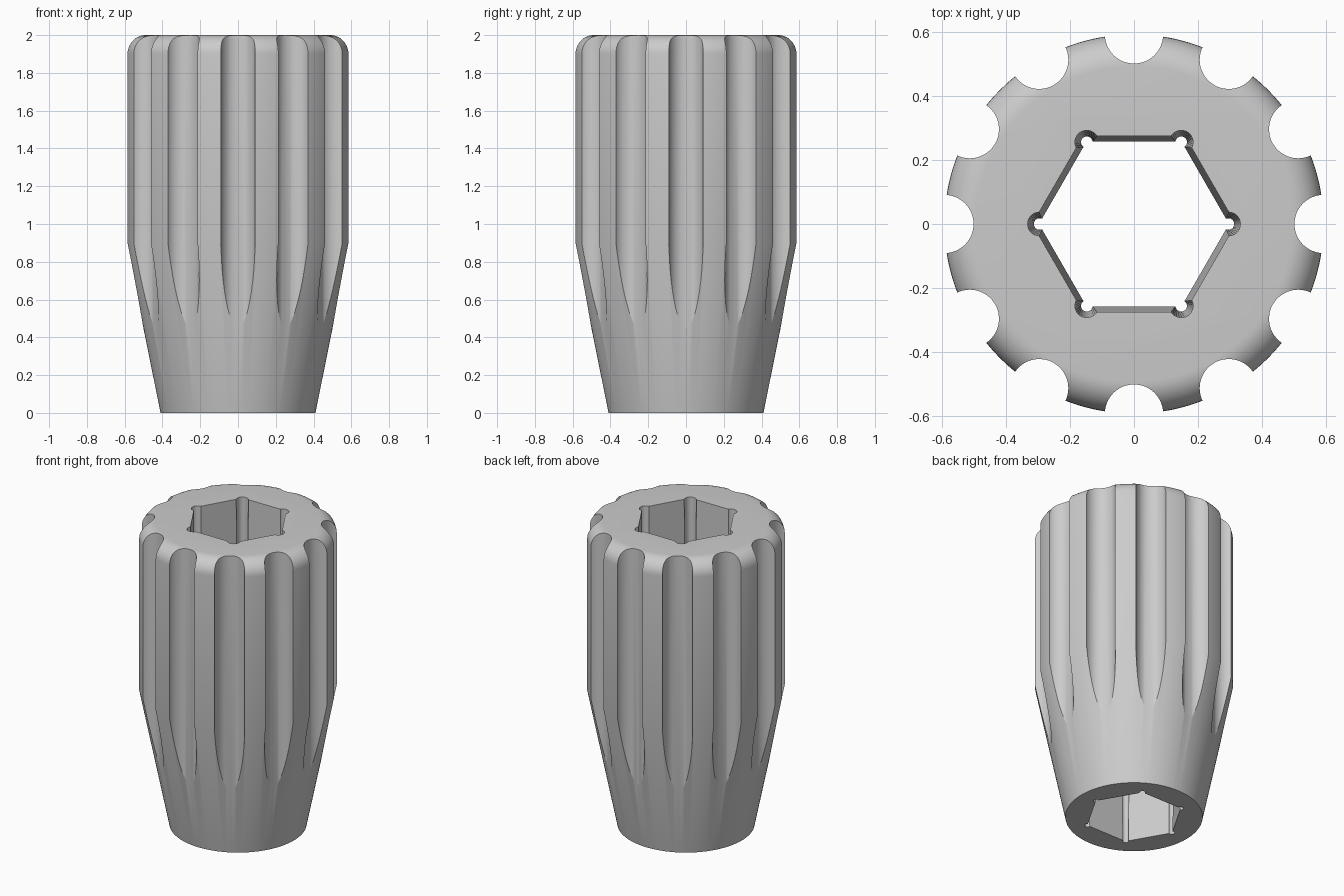
import bpy, bmesh
from math import sin, cos, pi, radians, sqrt, acos

if "Cube" in bpy.data.objects:
    bpy.data.objects.remove(bpy.data.objects["Cube"], do_unlink=True)

HEIGHT, RADIUS, BASE_RADIUS, SHOULDER_Z = 2.0, 0.592, 0.41, 0.9
FILLET = 0.10
FLUTES, FLUTE_CENTRE, FLUTE_RADIUS = 12, 0.592, 0.091
SEGMENTS = 144

grey = bpy.data.materials.new("plain grey")
grey.use_nodes = True
grey.diffuse_color = (0.6, 0.6, 0.6, 1)
grey.node_tree.nodes["Principled BSDF"].inputs["Base Color"].default_value = (0.6, 0.6, 0.6, 1)


def loft(name, rings):
    """Solid through equal-length closed rings, capped at both ends."""
    bm = bmesh.new()
    loops = [[bm.verts.new(p) for p in ring] for ring in rings]
    for low, high in zip(loops, loops[1:]):
        n = len(low)
        for i in range(n):
            j = (i + 1) % n
            bm.faces.new((low[i], low[j], high[j], high[i]))
    bm.faces.new(loops[0][::-1])
    bm.faces.new(loops[-1])
    bmesh.ops.recalc_face_normals(bm, faces=bm.faces)
    mesh = bpy.data.meshes.new(name)
    bm.to_mesh(mesh)
    bm.free()
    mesh.materials.append(grey)
    obj = bpy.data.objects.new(name, mesh)
    bpy.context.collection.objects.link(obj)
    return obj


def circle(r, z, n, cx=0.0, cy=0.0):
    return [(cx + r * cos(2 * pi * i / n), cy + r * sin(2 * pi * i / n), z) for i in range(n)]


def socket_ring(apothem, relief, z, centre=0.295, steps=14):
    """Hexagon with a round relief at each corner."""
    # Half angle of the relief arc, where the circle meets the flat sides
    gap = apothem - centre * cos(pi / 6)
    half = pi / 6 + acos(gap / relief)
    half = pi - (pi - half) if half < pi else pi
    ring = []
    for k in range(6):
        a = k * pi / 3
        for s in range(steps + 1):
            t = a - half + 2 * half * s / steps
            ring.append((centre * cos(a) + relief * cos(t), centre * sin(a) + relief * sin(t), z))
    return ring


def cut(target, cutter):
    mod = target.modifiers.new("cut", "BOOLEAN")
    mod.operation = "DIFFERENCE"
    mod.solver = "EXACT"
    mod.object = cutter
    bpy.context.view_layer.objects.active = target
    bpy.ops.object.modifier_apply(modifier=mod.name)
    bpy.data.objects.remove(cutter, do_unlink=True)


# Turned body: tapered base, straight grip, rounded top edge
profile = [(BASE_RADIUS, 0), (RADIUS, SHOULDER_Z)]
for i in range(11):
    t = pi / 2 * i / 10
    profile.append((RADIUS - FILLET + FILLET * cos(t), HEIGHT - FILLET + FILLET * sin(t)))
body = loft("fluted_grip", [circle(r, z, SEGMENTS) for r, z in profile])

# Vertical grip flutes
for k in range(FLUTES):
    a = 2 * pi * k / FLUTES
    cx, cy = FLUTE_CENTRE * cos(a), FLUTE_CENTRE * sin(a)
    cut(body, loft("flute_cutter", [circle(FLUTE_RADIUS, z, 48, cx, cy) for z in (0.2, HEIGHT + 0.2)]))


# Tapered hexagonal socket, extended past both ends
def socket_at(z):
    t = z / HEIGHT
    return socket_ring(0.257 + 0.018 * t, 0.018 + 0.019 * t, z)


cut(body, loft("socket_cutter", [socket_at(z) for z in (-0.02, HEIGHT + 0.02)]))

# Smooth curved surfaces, keep the cut edges sharp
bpy.ops.object.select_all(action="DESELECT")
body.select_set(True)
bpy.context.view_layer.objects.active = body
bpy.ops.object.shade_smooth_by_angle(angle=radians(25))
